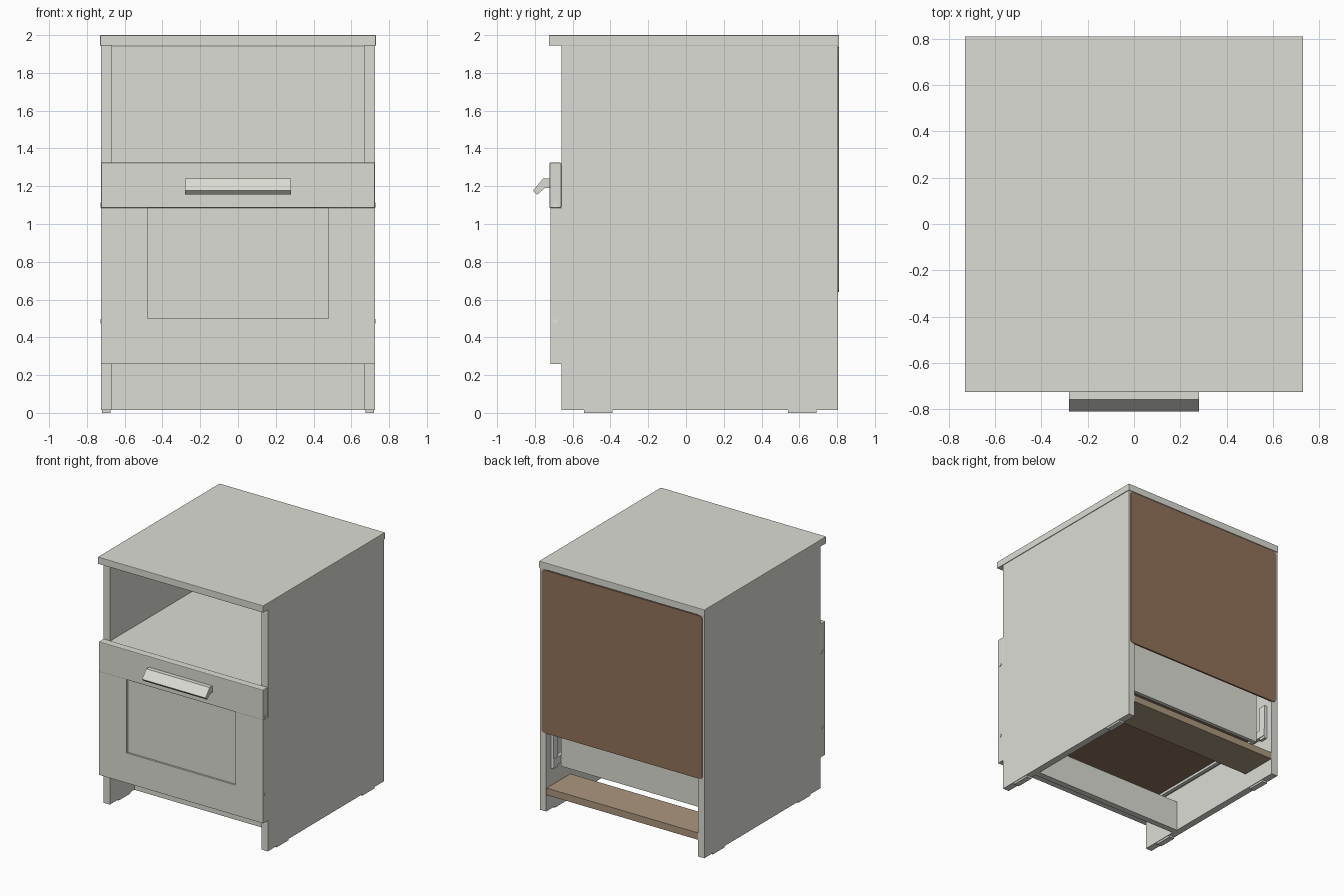
import bpy, bmesh, math
from mathutils import Vector

if "Cube" in bpy.data.objects:
    bpy.data.objects.remove(bpy.data.objects["Cube"])


def material(name, rgb):
    m = bpy.data.materials.new(name)
    m.diffuse_color = (*rgb, 1)
    m.use_nodes = True
    m.node_tree.nodes["Principled BSDF"].inputs["Base Color"].default_value = m.diffuse_color
    return m


WHITE = material("warm white", (0.72, 0.72, 0.665))
BROWN = material("brown hardboard", (0.285, 0.172, 0.104))
TAN = material("raw board tan", (0.41, 0.31, 0.21))
METAL = material("pale metal", (0.78, 0.78, 0.75))


def finish(name, bm, mats):
    bmesh.ops.recalc_face_normals(bm, faces=bm.faces)
    me = bpy.data.meshes.new(name)
    bm.to_mesh(me)
    bm.free()
    for m in mats:
        me.materials.append(m)
    ob = bpy.data.objects.new(name, me)
    bpy.context.collection.objects.link(ob)
    return ob


def box(name, x, y, z, mat=WHITE, bevel=0.0):
    """Box from (min, max) ranges on each axis."""
    bm = bmesh.new()
    bmesh.ops.create_cube(bm, size=1)
    for v in bm.verts:
        v.co = Vector([(r[0] + r[1]) / 2 + c * (r[1] - r[0]) for r, c in zip((x, y, z), v.co)])
    if bevel:
        bmesh.ops.bevel(bm, geom=bm.edges[:], offset=bevel, segments=2, profile=0.5, affect='EDGES')
    return finish(name, bm, [mat])


def pair(name, x, y, z, mat=WHITE, bevel=0.0):
    """The same box on the left and the right."""
    box("right_" + name, x, y, z, mat, bevel)
    box("left_" + name, (-x[1], -x[0]), y, z, mat, bevel)


# Carcass: top, sides, open shelf, plinth and feet
box("top_panel", (-0.73, 0.73), (-0.725, 0.81), (1.945, 2.0), bevel=0.003)
pair("side_panel", (0.67, 0.725), (-0.66, 0.805), (0.015, 1.945))
box("niche_shelf", (-0.67, 0.67), (-0.655, 0.795), (1.265, 1.318))
box("plinth", (-0.67, 0.67), (-0.35, -0.30), (0.015, 0.26))
box("back_rail", (-0.67, 0.67), (0.50, 0.80), (0.145, 0.20), TAN)
for label, y in (("front", -0.465), ("back", 0.615)):
    pair(label + "_foot", (0.675, 0.72), (y - 0.075, y + 0.075), (0.0, 0.015))

# Back board: rounded corners, brown outside and white inside
bm = bmesh.new()
bmesh.ops.create_cube(bm, size=1)
for v in bm.verts:
    v.co = Vector((v.co.x * 1.42, 0.803 + v.co.y * 0.014, 1.29 + v.co.z * 1.30))
across = [e for e in bm.edges if abs(e.verts[0].co.y - e.verts[1].co.y) > 0.01]
bmesh.ops.bevel(bm, geom=across, offset=0.025, segments=4, profile=0.5, affect='EDGES')
bm.normal_update()
for f in bm.faces:
    f.material_index = 1 if f.normal.y < -0.5 else 0
finish("back_board", bm, [BROWN, WHITE])

# Drawer front: top rail, stiles, bottom rail and recessed panel
box("drawer_top_rail", (-0.725, 0.725), (-0.722, -0.66), (1.085, 1.325), bevel=0.005)
pair("drawer_stile", (0.48, 0.725), (-0.718, -0.66), (0.50, 1.085))
box("drawer_bottom_rail", (-0.725, 0.725), (-0.718, -0.66), (0.26, 0.50))
box("drawer_inset_panel", (-0.48, 0.48), (-0.703, -0.67), (0.50, 1.085))

# Small dowel caps on the ends of the front rails
for z in (1.10, 0.485):
    for side in (-1, 1):
        bpy.ops.mesh.primitive_cylinder_add(vertices=12, radius=0.013, depth=0.006,
                                            location=(side * 0.726, -0.692, z),
                                            rotation=(0, math.pi / 2, 0))
        cap = bpy.context.object
        cap.name = "dowel_cap"
        cap.data.materials.append(METAL)

# Bent handle: profile in y, z extruded along x
profile = [(-0.72, 1.24), (-0.757, 1.24), (-0.81, 1.177), (-0.788, 1.155),
           (-0.748, 1.19), (-0.72, 1.19)]
bm = bmesh.new()
face = bm.faces.new([bm.verts.new((-0.28, y, z)) for y, z in profile])
ext = bmesh.ops.extrude_face_region(bm, geom=[face])
for v in ext["geom"]:
    if isinstance(v, bmesh.types.BMVert):
        v.co.x = 0.28
finish("handle", bm, [WHITE])

# Drawer box behind the front
pair("drawer_side", (0.605, 0.635), (-0.66, 0.67), (0.335, 1.05))
box("drawer_back", (-0.605, 0.605), (0.64, 0.67), (0.335, 1.05))
box("drawer_bottom", (-0.605, 0.605), (-0.66, 0.64), (0.355, 0.37), BROWN)

# Metal drawer runners
pair("runner", (0.64, 0.668), (-0.60, 0.75), (0.36, 0.42), METAL)
pair("runner_bracket", (0.645, 0.668), (0.69, 0.75), (0.34, 0.62), METAL)
